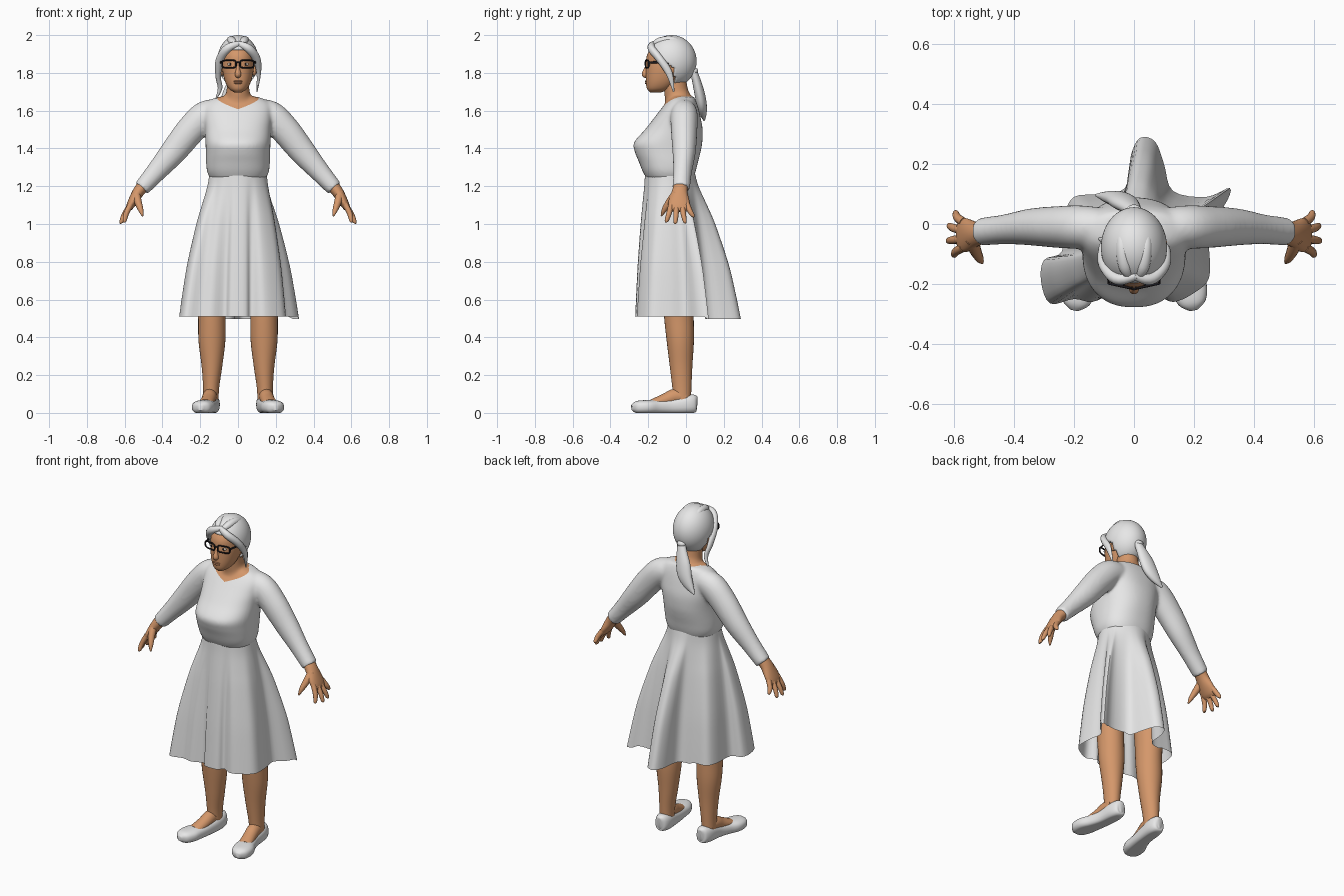
import bpy, bmesh, math
from mathutils import Vector


def material(name, r, g, b):
    m = bpy.data.materials.new(name)
    m.diffuse_color = (r, g, b, 1)
    return m


GREY = material("pale grey", 0.8, 0.8, 0.8)
SKIN = material("skin", 0.66, 0.31, 0.145)
BLACK = material("black", 0.012, 0.01, 0.012)
LIP = material("lip", 0.57, 0.25, 0.125)
WHITE = material("eye white", 0.6, 0.5, 0.42)


def smooth_rows(rows, n, closed=False):
    """Catmull-Rom interpolation of tuples, n steps per span."""
    out, c = [], len(rows)
    for i in range(c if closed else c - 1):
        if closed:
            p = [rows[(i + k) % c] for k in (-1, 0, 1, 2)]
        else:
            p = [rows[max(0, min(c - 1, i + k))] for k in (-1, 0, 1, 2)]
        for j in range(n):
            t = j / n
            out.append(tuple(
                0.5 * (2 * b + (d - a) * t + (2 * a - 5 * b + 4 * d - e) * t * t
                       + (3 * b - a - 3 * d + e) * t ** 3) for a, b, d, e in zip(*p)))
    if not closed:
        out.append(tuple(rows[-1]))
    return out


def finish(bm, name, *mats):
    bmesh.ops.recalc_face_normals(bm, faces=bm.faces)
    me = bpy.data.meshes.new(name)
    bm.to_mesh(me)
    bm.free()
    for m in mats:
        me.materials.append(m)
    me.shade_smooth()
    me.set_sharp_from_angle(angle=math.radians(50))
    ob = bpy.data.objects.new(name, me)
    bpy.context.collection.objects.link(ob)
    return ob


def loft(rings, caps=True):
    bm = bmesh.new()
    vs = [[bm.verts.new(p) for p in r] for r in rings]
    n = len(vs[0])
    for a, b in zip(vs, vs[1:]):
        for i in range(n):
            bm.faces.new((a[i], a[(i + 1) % n], b[(i + 1) % n], b[i]))
    if caps:
        bm.faces.new(vs[0])
        bm.faces.new(vs[-1])
    return bm


def oval(n, power):
    for i in range(n):
        c, s = math.cos(2 * math.pi * i / n), math.sin(2 * math.pi * i / n)
        yield (math.copysign(abs(c) ** (2 / power), c), math.copysign(abs(s) ** (2 / power), s))


def tube(name, rows, mat, s=1, ref=(0, 1, 0), n=20, steps=5, power=2, floor=False):
    """Sweep an oval along rows of (x, y, z, side radius, radius along ref)."""
    rows = smooth_rows([(r[0] * s,) + tuple(r[1:]) for r in rows], steps)
    pts, rings = [Vector(r[:3]) for r in rows], []
    for i, r in enumerate(rows):
        t = (pts[min(i + 1, len(pts) - 1)] - pts[max(i - 1, 0)]).normalized()
        b = Vector(ref)
        b = (b - t * b.dot(t)).normalized()
        a = t.cross(b)
        ring = [pts[i] + a * (u * r[3]) + b * (v * r[4]) for u, v in oval(n, power)]
        if floor:
            for p in ring:
                p.z = max(p.z, 0)
        rings.append(ring)
    return finish(loft(rings), name, mat)


def body_loft(rows, power, n=56, steps=6):
    """Stack ovals from rows of (z, half width, front y, back y)."""
    return loft([[(u * w, (f + b) / 2 + v * (b - f) / 2, z) for u, v in oval(n, power)]
                 for z, w, f, b in smooth_rows(rows, steps)])


def ball(name, at, size, mat):
    bm = bmesh.new()
    bmesh.ops.create_uvsphere(bm, u_segments=20, v_segments=12, radius=1)
    for v in bm.verts:
        v.co = Vector(at) + v.co * Vector(size)
    return finish(bm, name, mat)


# Bodice, sleeves and neck, fused into one smooth surface
parts = [finish(body_loft([(1.24, .148, -.208, .038), (1.28, .164, -.23, .052), (1.33, .169, -.25, .064),
                           (1.38, .17, -.27, .077), (1.43, .172, -.276, .086), (1.5, .175, -.217, .088),
                           (1.56, .18, -.17, .078), (1.62, .18, -.124, .064), (1.655, .15, -.096, .052),
                           (1.674, .1, -.082, .044)], 2.3, 80), "torso", GREY),
         tube("neck", [(0, -.035, 1.58, .085, .075), (0, -.042, 1.66, .08, .07),
                       (0, -.052, 1.7, .062, .064), (0, -.065, 1.8, .058, .062)], SKIN, n=32)]
for s in (1, -1):
    parts.append(tube("sleeve", [(.08, -.01, 1.595, .065, .06), (.17, -.01, 1.575, .078, .072),
                                 (.25, -.01, 1.497, .078, .07), (.34, -.01, 1.385, .07, .062),
                                 (.43, -.018, 1.28, .055, .05), (.511, -.026, 1.188, .044, .047)],
                      GREY, s, n=32))
bm = bmesh.new()
for ob in parts:
    bm.from_mesh(ob.data)
    bpy.data.objects.remove(ob)
raw = finish(bm, "raw", GREY)
fuse = raw.modifiers.new("fuse", 'REMESH')
fuse.mode, fuse.voxel_size = 'VOXEL', .008
relax = raw.modifiers.new("relax", 'SMOOTH')
relax.factor, relax.iterations = .5, 14
bm = bmesh.new()
bm.from_object(raw, bpy.context.evaluated_depsgraph_get())
bpy.data.objects.remove(raw)

# Neckline cut, skin above it
for co, no in (((0, -.12, 1.613), (-.25, -.4, 1)), ((0, -.12, 1.613), (.25, -.4, 1)),
               ((0, 0, 1.675), (0, 0, 1))):
    bmesh.ops.bisect_plane(bm, geom=bm.verts[:] + bm.edges[:] + bm.faces[:], plane_co=co, plane_no=no)
for f in bm.faces:
    c = f.calc_center_median()
    f.material_index = int(c.z > min(1.675, 1.613 + .4 * (c.y + .12) + .25 * abs(c.x)))
finish(bm, "dress_bodice_and_neck", GREY, SKIN)

# Skirt: waist oval blended into a folded hem
hem = [(.32, .12), (.24, .09), (.13, .11), (.10, .2), (.07, .275), (.02, .287), (-.01, .23),
       (-.03, .12), (-.12, .1), (-.2, .09), (-.23, .03), (-.24, -.09), (-.3, -.12), (-.31, -.19),
       (-.28, -.265), (-.2, -.25), (-.14, -.26), (-.07, -.235), (-.04, -.265), (.04, -.265),
       (.07, -.235), (.13, -.26), (.2, -.23), (.25, -.18), (.25, -.08), (.24, 0), (.3, .06)]
hem = smooth_rows(hem, 4, True)
CY = -.085
waist = []
for i, (x, y) in enumerate(hem):
    even = math.radians(32) + 2 * math.pi * i / len(hem)
    real = math.atan2(y - CY, x)
    diff = (real - even + math.pi) % (2 * math.pi) - math.pi
    a = even + diff / 2
    waist.append((.152 * math.cos(a), CY + .132 * math.sin(a)))
flare = smooth_rows([(1.27, 0), (1.2, .08), (1.1, .27), (1.0, .45), (.8, .73), (.65, .88), (.51, 1)], 4)
finish(loft([[(wx + (hx - wx) * f, wy + (hy - wy) * f, z - .012 * f * (hy > .1))
              for (wx, wy), (hx, hy) in zip(waist, hem)] for z, f in flare], False),
       "dress_skirt", GREY)

# Head and face
finish(body_loft([(1.697, .02, -.19, -.13), (1.715, .047, -.206, -.085), (1.75, .067, -.212, -.045),
                  (1.8, .08, -.213, -.01), (1.85, .085, -.212, .02), (1.9, .083, -.204, .025),
                  (1.95, .065, -.165, 0), (1.975, .03, -.12, -.04)], 2.15), "head", SKIN)
tube("nose", [(0, -.204, 1.85, .007, .006), (0, -.212, 1.82, .01, .011),
              (0, -.216, 1.792, .017, .018), (0, -.208, 1.778, .01, .008)], SKIN)
ball("upper_lip", (0, -.21, 1.755), (.024, .008, .005), LIP)
ball("lower_lip", (0, -.209, 1.746), (.021, .009, .006), LIP)

# Hair cap, cut along the hairline
bm = bmesh.new()
bmesh.ops.create_uvsphere(bm, u_segments=56, v_segments=40, radius=1)
for v in bm.verts:
    v.co = Vector((0, -.078, 1.862)) + v.co * Vector((.11, .134, .138))


def hidden(c):
    if c.y > -.06:
        return c.z < 1.745
    return c.z < 1.835 + .085 * min(1, max(0, (-c.y - .08) / .11))


bmesh.ops.delete(bm, geom=[f for f in bm.faces if hidden(f.calc_center_median())], context='FACES')
cap = finish(bm, "hair_cap", GREY)
mod = cap.modifiers.new("thickness", 'SOLIDIFY')
mod.thickness = .012

# Hair locks and ponytail
tube("right_side_lock", [(0, -.172, 1.955, .014, .014), (.055, -.183, 1.93, .022, .02),
                         (.097, -.14, 1.875, .022, .02), (.11, -.09, 1.8, .012, .018),
                         (.1, -.065, 1.7, .003, .004)], GREY)
tube("left_side_lock", [(.01, -.172, 1.955, .014, .014), (-.055, -.183, 1.93, .022, .02),
                        (-.097, -.135, 1.865, .022, .02), (-.105, -.085, 1.78, .014, .02),
                        (-.095, -.06, 1.72, .012, .014), (-.115, -.05, 1.665, .004, .005)], GREY)
for s, side in ((1, "right"), (-1, "left")):
    tube(side + "_top_lock", [(.015, -.175, 1.945, .012, .012), (.03, -.14, 1.967, .022, .02),
                              (.04, -.07, 1.972, .02, .02), (.04, 0, 1.945, .01, .01)],
         GREY, s, (0, 0, 1))
tube("ponytail", [(.005, .035, 1.82, .022, .018), (-.008, .052, 1.77, .032, .022),
                  (-.03, .07, 1.7, .046, .027), (-.05, .082, 1.64, .046, .027),
                  (-.085, .09, 1.59, .03, .02), (-.125, .096, 1.55, .005, .005)], GREY)
ball("hair_tie", (0, .045, 1.81), (.026, .02, .018), GREY)

# Glasses bridge
tube("glasses_bridge", [(-.012, -.214, 1.853, .004, .004), (0, -.217, 1.856, .004, .004),
                        (.012, -.214, 1.853, .004, .004)], BLACK, ref=(0, 0, 1), n=8)

# Everything paired left and right
for s, side in ((1, "right_"), (-1, "left_")):
    ball(side + "eye", (s * .04, -.195, 1.845), (.017, .008, .008), WHITE)
    ball(side + "iris", (s * .04, -.2, 1.845), (.006, .005, .007), BLACK)
    ball(side + "ear", (s * .087, -.075, 1.815), (.012, .02, .03), SKIN)
    # Glasses rim and temple
    rim = [(.047 + .037 * u, -.214 + .016 * (u + 1) / 2, 1.847 + .02 * v, .0045, .0045)
           for u, v in oval(24, 4)]
    tube(side + "glasses_rim", rim + rim[:2], BLACK, s, n=8, steps=1)
    tube(side + "glasses_temple", [(.084, -.198, 1.855, .006, .003), (.093, -.145, 1.855, .006, .003),
                                   (.094, -.08, 1.845, .006, .003)], BLACK, s, (1, 0, 0), n=8)
    # Hand
    tube(side + "palm", [(.495, -.025, 1.21, .034, .038), (.527, -.033, 1.17, .031, .042),
                         (.557, -.037, 1.12, .025, .056), (.577, -.037, 1.085, .018, .054),
                         (.586, -.037, 1.068, .008, .042)], SKIN, s)
    fingers = {"index": (-.078, .6, -.103, 1.008), "middle": (-.05, .618, -.056, 1.002),
               "ring": (-.022, .615, -.006, 1.005), "little": (.006, .594, .037, 1.035)}
    for name, (y0, x, y, z) in fingers.items():
        tube(side + name + "_finger", [(.568, y0, 1.105, .015, .015),
                                       ((.572 + x) / 2 + .006, (y0 + y) / 2, (1.1 + z) / 2, .014, .014),
                                       (x, y, z + .008, .01, .01), (x, y, z, .003, .003)], SKIN, s, n=12)
    tube(side + "thumb", [(.54, -.05, 1.165, .022, .022), (.53, -.085, 1.12, .02, .02),
                          (.515, -.115, 1.075, .014, .014), (.505, -.13, 1.042, .004, .004)],
         SKIN, s, n=12)
    # Leg, foot and shoe
    tube(side + "leg", [(.135, -.045, .72, .075, .085), (.14, -.04, .6, .075, .082),
                        (.138, -.037, .5, .073, .078), (.138, -.03, .38, .071, .072),
                        (.138, -.026, .25, .055, .06), (.142, -.022, .14, .043, .051),
                        (.144, -.02, .06, .04, .046)], SKIN, s, n=28)
    tube(side + "foot", [(.145, 0, .085, .036, .04), (.15, -.06, .085, .038, .042),
                         (.157, -.11, .068, .038, .035), (.172, -.18, .048, .04, .024)],
         SKIN, s, (0, 0, 1))
    tube(side + "shoe", [(.14, .06, .05, .01, .03), (.14, .048, .05, .034, .046),
                         (.142, .005, .045, .046, .05), (.15, -.08, .036, .045, .042),
                         (.165, -.15, .032, .051, .038), (.183, -.21, .031, .06, .037),
                         (.194, -.262, .03, .046, .032), (.199, -.287, .028, .014, .015)],
         GREY, s, (0, 0, 1), n=28, power=2.5, floor=True)
